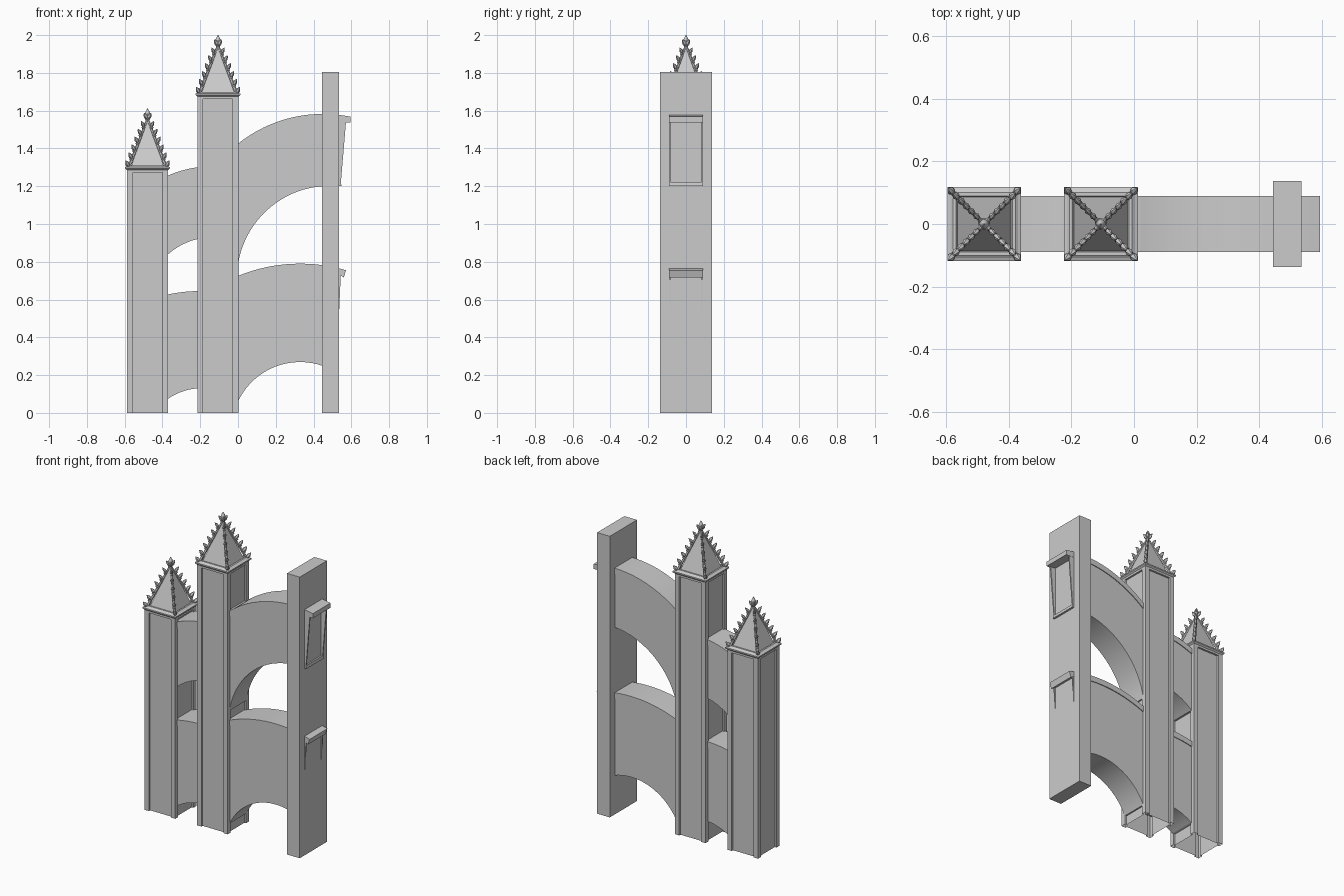
import bpy, bmesh, math
from mathutils import Vector

if "Cube" in bpy.data.objects:
    bpy.data.objects.remove(bpy.data.objects["Cube"])


def finish(name, bm, smooth=False):
    bmesh.ops.recalc_face_normals(bm, faces=bm.faces[:])
    me = bpy.data.meshes.new(name)
    bm.to_mesh(me)
    bm.free()
    ob = bpy.data.objects.new(name, me)
    bpy.context.collection.objects.link(ob)
    if smooth:
        bpy.context.view_layer.objects.active = ob
        ob.select_set(True)
        bpy.ops.object.shade_smooth_by_angle(angle=math.radians(40))
        ob.select_set(False)
    return ob


def prism(bm, pts, y0, y1):
    """Extrude an x-z outline from y0 to y1."""
    a = [bm.verts.new((x, y0, z)) for x, z in pts]
    b = [bm.verts.new((x, y1, z)) for x, z in pts]
    n = len(pts)
    bm.faces.new(a)
    bm.faces.new(b[::-1])
    for i in range(n):
        j = (i + 1) % n
        bm.faces.new((a[i], b[i], b[j], a[j]))


def loft(bm, rings, cap_start=True, cap_end=True):
    """Skin a list of equal-length point loops."""
    vs = [[bm.verts.new(p) for p in r] for r in rings]
    n = len(vs[0])
    for a, b in zip(vs, vs[1:]):
        for i in range(n):
            j = (i + 1) % n
            bm.faces.new((a[i], a[j], b[j], b[i]))
    if cap_start:
        bm.faces.new(vs[0][::-1])
    if cap_end:
        bm.faces.new(vs[-1])


def arc(p, q, r, n=20):
    """Circular arc from p through q to r (left to right, over the top)."""
    (ax, ay), (bx, by), (cx, cy) = p, q, r
    d = 2 * (ax * (by - cy) + bx * (cy - ay) + cx * (ay - by))
    a2, b2, c2 = ax * ax + ay * ay, bx * bx + by * by, cx * cx + cy * cy
    ux = (a2 * (by - cy) + b2 * (cy - ay) + c2 * (ay - by)) / d
    uy = (a2 * (cx - bx) + b2 * (ax - cx) + c2 * (bx - ax)) / d
    rad = math.hypot(ax - ux, ay - uy)
    t0, t1 = math.atan2(ay - uy, ax - ux), math.atan2(cy - uy, cx - ux)
    return [(ux + rad * math.cos(t0 + (t1 - t0) * i / n),
             uy + rad * math.sin(t0 + (t1 - t0) * i / n)) for i in range(n + 1)]


def square(cx, h, z):
    return [(cx + sx * h, sy * h, z) for sx, sy in ((-1, -1), (1, -1), (1, 1), (-1, 1))]


def bud(bm, base, direction, length, width, sides=6):
    """Pointed leaf bud."""
    q = Vector(direction).to_track_quat('Z', 'Y')
    rings = []
    for t, r in ((0, .35), (.25, .85), (.5, 1), (.78, .55), (1, .04)):
        rings.append([Vector(base) + q @ Vector((r * width * math.cos(k * math.tau / sides),
                      r * width * math.sin(k * math.tau / sides), t * length))
                      for k in range(sides)])
    loft(bm, rings)


def pier(prefix, cx, top):
    H, P, D = 0.109, 0.078, 0.012
    # shaft: recessed panel on each face between corner strips, open underneath
    side = [(-H, -H), (-P, -H), (-P, -H + D), (P, -H + D), (P, -H)]
    loop = []
    for k in range(4):
        c, s = round(math.cos(k * math.pi / 2)), round(math.sin(k * math.pi / 2))
        loop += [(x * c - y * s, x * s + y * c) for x, y in side]
    bm = bmesh.new()
    loft(bm, [[(cx + x, y, z) for x, y in loop] for z in (0, top - 0.015)], False, True)
    loft(bm, [square(cx, H, top - 0.015), square(cx, H, top + 0.002)])
    finish(prefix + "_pier", bm)

    # stepped cornice and pyramid roof
    bm = bmesh.new()
    prof = [(.109, -.002), (.118, .006), (.118, .014), (.108, .018), (.1, .024),
            (.09, .024), (.086, .018), (.003, .27)]
    loft(bm, [square(cx, h, top + z) for h, z in prof])
    finish(prefix + "_spire", bm)

    # corner ribs, crockets and finial
    bm = bmesh.new()
    apex = Vector((cx, 0, top + .27))
    for sx in (-1, 1):
        for sy in (-1, 1):
            foot = Vector((cx + sx * .098, sy * .098, top + .016))
            out = Vector((sx, sy, 0)).normalized()
            d = apex - foot
            q = d.to_track_quat('Z', 'Y')
            loft(bm, [[p + q @ Vector((r * math.cos(k * math.pi / 3), r * math.sin(k * math.pi / 3), 0))
                       for k in range(6)] for p, r in ((foot, .009), (apex, .006))])
            for i in range(6):
                p = foot.lerp(apex, .0 + .165 * i)
                w = .0125 - .0005 * i
                bud(bm, p, out * .75 + Vector((0, 0, 1)), .042, w)
                bud(bm, p - Vector((0, 0, .004)), out + Vector((0, 0, .15)), .02, .008)
            bud(bm, apex - Vector((0, 0, .004)), out * .75 + Vector((0, 0, 1)), .045, .012)
    bud(bm, apex - Vector((0, 0, .015)), (0, 0, 1), .07, .017, 8)
    finish(prefix + "_crockets", bm, True)


def buttress(name, upper, lower, x0, x1, cope_end=None):
    """Arched web with a slightly wider coping along its top."""
    up, lo = arc(*upper), arc(*lower)
    up = [(x0, up[0][1])] + up
    lo = [(x0, lo[0][1])] + lo + [(x1, lo[-1][1])]
    if cope_end is None:
        up.append((x1, up[-1][1]))
    bm = bmesh.new()
    web = [(x, z - .03) for x, z in up if x < x1]
    web.append((x1, up[-1][1] - .03))
    prism(bm, web + lo[::-1], -.085, .085)
    finish(name + "_web", bm, True)
    bm = bmesh.new()
    under = [(x, z - .036) for x, z in up]
    if cope_end:
        under[-1] = cope_end
    prism(bm, up + under[::-1], -.09, .09)
    finish(name + "_coping", bm, True)


pier("outer", -0.479, 1.287)
pier("inner", -0.106, 1.676)

# tall wall slab
bm = bmesh.new()
prism(bm, [(.445, 0), (.535, 0), (.535, 1.805), (.445, 1.805)], -.138, .138)
finish("wall", bm)

# flying buttresses
buttress("upper_main", ((0, 1.425), (.2, 1.538), (.595, 1.568)),
         ((0, .785), (.13, 1.05), (.445, 1.2)), -.05, .5, (.595, 1.538))
buttress("lower_main", ((0, .725), (.32, .79), (.572, .755)),
         ((0, .06), (.13, .21), (.445, .25)), -.05, .5, (.56, .718))
buttress("upper_outer", ((-.37, 1.257), (-.29, 1.285), (-.215, 1.3)),
         ((-.37, .84), (-.3, .888), (-.215, .92)), -.42, -.16)
buttress("lower_outer", ((-.37, .627), (-.29, .64), (-.215, .645)),
         ((-.37, .075), (-.3, .111), (-.215, .13)), -.42, -.16)

# open buttress ends poking through the wall
bm = bmesh.new()
for y in (-.088, .08):
    prism(bm, [(.5, 1.545), (.572, 1.545), (.543, 1.2), (.5, 1.2)], y, y + .008)
    prism(bm, [(.5, .75), (.545, .75), (.536, .55), (.5, .55)], y, y + .008)
prism(bm, [(.5, 1.22), (.545, 1.22), (.548, 1.2), (.5, 1.2)], -.09, .09)
finish("buttress_ends", bm)
